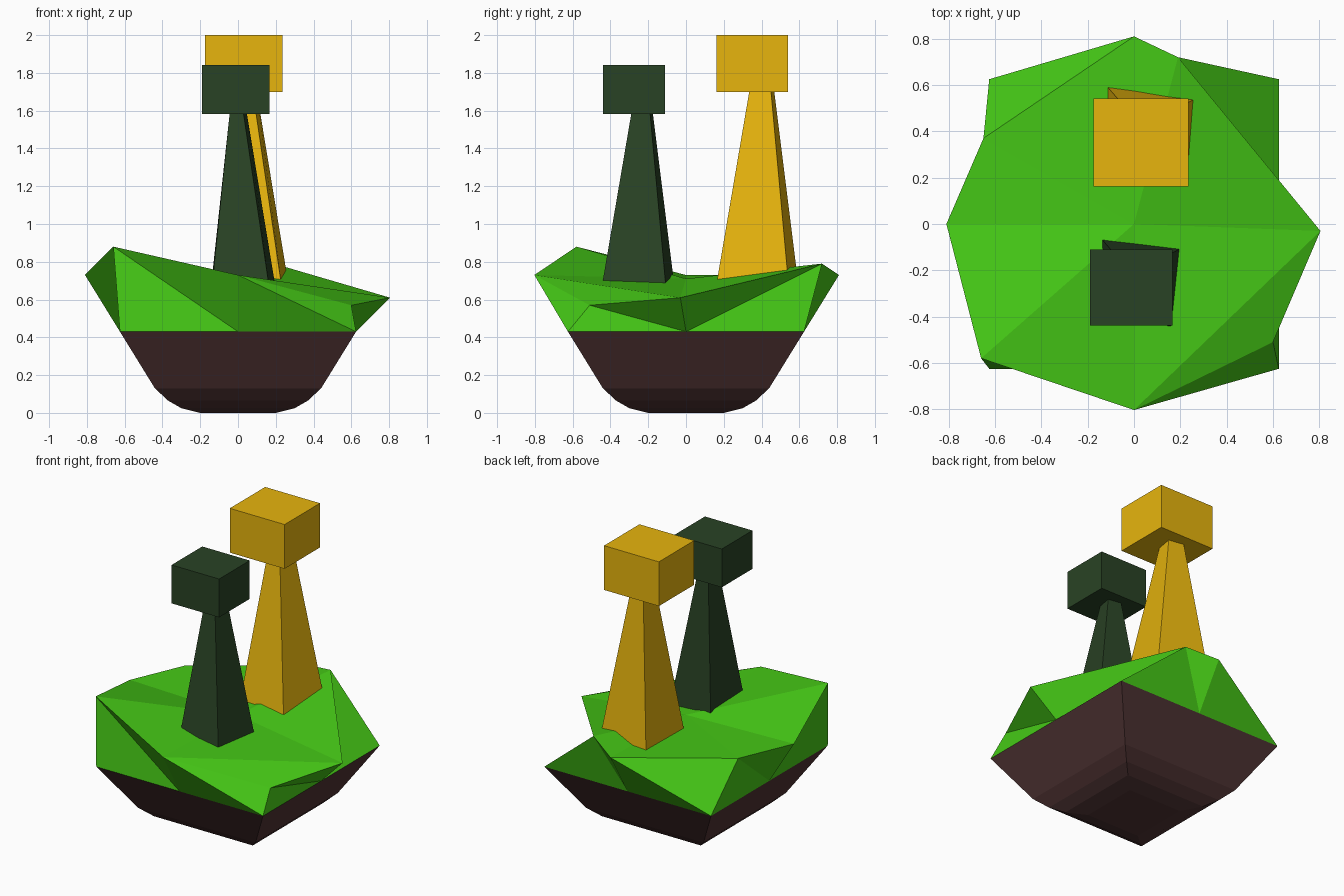
import bpy, bmesh
from mathutils import Vector

if "Cube" in bpy.data.objects:
    bpy.data.objects.remove(bpy.data.objects["Cube"])


def material(name, rgb):
    m = bpy.data.materials.new(name)
    m.diffuse_color = (*rgb, 1)
    m.use_nodes = True
    m.node_tree.nodes["Principled BSDF"].inputs["Base Color"].default_value = m.diffuse_color
    return m


def build(name, verts, faces, mat):
    bm = bmesh.new()
    vs = [bm.verts.new(v) for v in verts]
    for f in faces:
        bm.faces.new([vs[i] for i in f])
    bmesh.ops.recalc_face_normals(bm, faces=bm.faces)
    me = bpy.data.meshes.new(name)
    bm.to_mesh(me)
    bm.free()
    me.materials.append(mat)
    ob = bpy.data.objects.new(name, me)
    bpy.context.collection.objects.link(ob)
    return ob


def loft(name, rings, mat):
    """Skin a stack of equal-length rings and cap both ends."""
    n = len(rings[0])
    faces = [list(range(n)), [(len(rings) - 1) * n + i for i in range(n)]]
    for r in range(len(rings) - 1):
        for i in range(n):
            a, b = r * n + i, r * n + (i + 1) % n
            faces.append((a, b, b + n, a + n))
    return build(name, [v for ring in rings for v in ring], faces, mat)


def square(s, z):
    return [(-s, -s, z), (s, -s, z), (s, s, z), (-s, s, z)]


soil = material("soil", (0.08, 0.034, 0.034))
grass = material("grass", (0.06, 0.58, 0.008))
dark_leaf = material("dark_leaf", (0.022, 0.055, 0.018))
gold_leaf = material("gold_leaf", (0.80, 0.46, 0.004))

# Soil bowl: square section, rounded underneath
loft("soil_base", [square(s, z) for s, z in
     [(.2, 0), (.3, .025), (.37, .065), (.44, .13), (.625, .43)]], soil)

# Grass cap: uneven rim, alternating edge midpoints (even) and corners (odd)
rim = [(.805, -.03, .61), (.19, .72, .79), (0, .81, .73), (-.65, .37, .73),
       (-.81, 0, .73), (-.66, -.58, .88), (0, -.803, .73), (.6, -.51, .57)]
h = .625
foot = [(x * h, y * h, .43) for x, y in
        [(1, 0), (1, 1), (0, 1), (-1, 1), (-1, 0), (-1, -1), (0, -1), (1, -1)]]
faces = [list(range(8, 16))]
for i in range(8):
    j = (i + 1) % 8
    # the rim corner joins the foot midpoint, except on two folded sides
    k, m = (i, j) if i % 2 else (j, i)
    if {i, j} in ({2, 3}, {6, 7}):
        k, m = m, k
    faces += [(k, m, m + 8), (k, m + 8, k + 8)]
    if i not in (6, 7):
        faces.append((16, i, j))
faces += [(16, 6, 0), (6, 7, 0)]
build("grass_cap", rim + foot + [(0, 0, .71)], faces, grass)


# Trees: twisted tapering trunk with a box crown; origin = underside of crown
def tree(name, origin, s, mat):
    o = Vector(origin)
    low = [(-.122, -.155), (.172, -.165), (.205, .165), (-.127, .21)]
    top = [(-.032, -.015), (.042, -.015), (.06, .085), (-.032, .1)]
    bottom = [Vector((x, y, -.88)) for x, y in low]
    upper = [Vector((x, y, 0)) for x, y in top]
    buried = [b + (b - u) * .08 for b, u in zip(bottom, upper)]
    loft(name + "_trunk", [[o + v * s for v in buried], [o + v * s for v in upper]], mat)
    crown = [[o + Vector((x * .178, y * .164, z)) * s
              for x, y in [(-1, -1), (1, -1), (1, 1), (-1, 1)]] for z in (0, .26)]
    loft(name + "_crown", crown, mat)


tree("dark_tree", (-.0125, -.275, 1.582), 1, dark_leaf)
tree("gold_tree", (.03, .352, 1.7), 1.154, gold_leaf)
